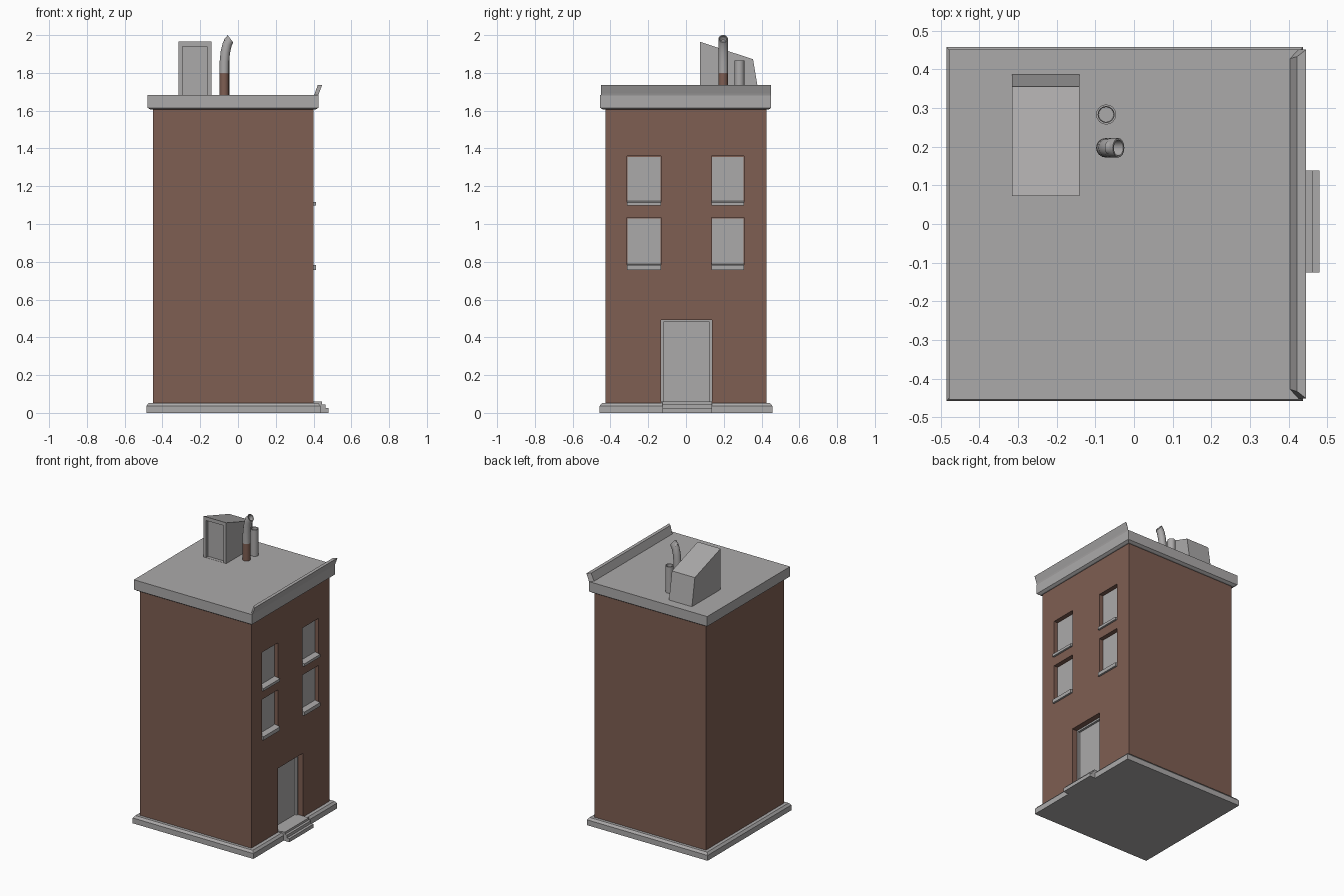
import bpy, bmesh, math
from mathutils import Vector

if "Cube" in bpy.data.objects:
    bpy.data.objects.remove(bpy.data.objects["Cube"])


def material(name, rgb):
    m = bpy.data.materials.new(name)
    m.diffuse_color = (*rgb, 1)
    m.use_nodes = True
    m.node_tree.nodes["Principled BSDF"].inputs["Base Color"].default_value = m.diffuse_color
    return m


BRICK = material("brick brown", (0.21, 0.112, 0.085))
STONE = material("stone grey", (0.41, 0.40, 0.40))


def make(name, bm, *mats):
    bmesh.ops.recalc_face_normals(bm, faces=bm.faces)
    me = bpy.data.meshes.new(name)
    bm.to_mesh(me)
    bm.free()
    ob = bpy.data.objects.new(name, me)
    bpy.context.collection.objects.link(ob)
    for m in mats:
        me.materials.append(m)
    return ob


def loft(name, rings, *mats):
    """Skin a stack of equal-length point rings and cap both ends."""
    bm = bmesh.new()
    rows = [[bm.verts.new(p) for p in r] for r in rings]
    n = len(rows[0])
    for a, b in zip(rows, rows[1:]):
        for i in range(n):
            j = (i + 1) % n
            bm.faces.new((a[i], a[j], b[j], b[i]))
    bm.faces.new(rows[0])
    bm.faces.new(rows[-1])
    return make(name, bm, *mats)


def rect(x0, x1, y0, y1, z, inset=0.0):
    x0, x1, y0, y1 = x0 + inset, x1 - inset, y0 + inset, y1 - inset
    return [(x0, y0, z), (x1, y0, z), (x1, y1, z), (x0, y1, z)]


def box(name, x0, x1, y0, y1, z0, z1, mat):
    return loft(name, [rect(x0, x1, y0, y1, z0), rect(x0, x1, y0, y1, z1)], mat)


def cut(target, *bounds):
    """Subtract a box and throw the cutter away."""
    cutter = box("cutter", *bounds, target.data.materials[0])
    cutter.hide_render = True
    mod = target.modifiers.new("cut", "BOOLEAN")
    mod.operation, mod.solver, mod.object = "DIFFERENCE", "EXACT", cutter
    bpy.context.view_layer.objects.active = target
    bpy.ops.object.modifier_apply(modifier=mod.name)
    bpy.data.objects.remove(cutter)


def pipe(name, path, y, r, tip, mats, depth=0.03, sides=16):
    """Tube along (x, z) points with a hollow mouth facing the tip direction."""
    pts = [Vector((x, y, z)) for x, z in path]
    tip = Vector((tip[0], 0, tip[1])).normalized()

    def ring(c, t, rad):
        u, v = Vector((t.z, 0, -t.x)), Vector((0, 1, 0))
        return [c + rad * (u * math.cos(a) + v * math.sin(a))
                for a in (2 * math.pi * i / sides for i in range(sides))]
    rings = []
    for i, p in enumerate(pts):
        if i == 0:
            t = Vector((0, 0, 1))
        elif i == len(pts) - 1:
            t = tip
        else:
            t = (pts[i + 1] - pts[i - 1]).normalized()
        rings.append(ring(p, t, r))
    rings.append(ring(pts[-1], tip, r * 0.8))
    rings.append(ring(pts[-1] - tip * depth, tip, r * 0.75))
    ob = loft(name, rings, *mats)
    for f in ob.data.polygons:
        f.use_smooth = True
    ob.data.set_sharp_from_angle(angle=math.radians(40))
    return ob


# Plinth with chamfered top
B = (-0.485, 0.437, -0.457, 0.457)
loft("plinth", [rect(*B, 0), rect(*B, 0.037), rect(*B, 0.052, 0.012)], STONE)

# Brick walls with recessed openings on the +x face
walls = box("brick_walls", -0.45, 0.40, -0.425, 0.425, 0.045, 1.62, BRICK)
windows = [(y0, y1, z0, z1, s) for y0, y1 in ((-0.312, -0.132), (0.135, 0.308))
           for z0, z1, s in ((0.77, 1.035, 0.79), (1.11, 1.36, 1.123))]
for y0, y1, z0, z1, s in windows:
    cut(walls, 0.37, 0.5, y0, y1, z0, z1)
cut(walls, 0.345, 0.5, -0.132, 0.137, 0.055, 0.493)

# Window panes and sills
for i, (y0, y1, z0, z1, s) in enumerate(windows):
    box(f"window_pane_{i}", 0.365, 0.374, y0 + 0.003, y1 - 0.003, z0, z1 - 0.005, STONE)
    loft(f"window_sill_{i}",
         [[(0.37, y, z0 - 0.013), (0.413, y, z0 - 0.013),
           (0.413, y, s - 0.008), (0.37, y, s)] for y in (y0, y1)], STONE)

# Front door inside its frame
frame = box("door_frame", 0.34, 0.362, -0.132, 0.137, 0.05, 0.493, STONE)
cut(frame, 0.347, 0.5, -0.12, 0.125, 0.06, 0.481)
box("door_threshold", 0.34, 0.42, -0.132, 0.137, 0.03, 0.06, STONE)

# Entrance steps
for i, (x, z) in enumerate(((0.48, 0.025), (0.462, 0.045), (0.445, 0.06))):
    box(f"step_{i}", 0.38, x, -0.125, 0.138, 0, z, STONE)

# Overhanging roof slab
R = (-0.478, 0.425, -0.454, 0.451)
loft("roof_slab", [rect(*R, 1.605, 0.015), rect(*R, 1.615), rect(*R, 1.683)], STONE)

# Leaning cornice above the entrance side, mitred at its ends
profile = [(0.402, 1.68, 0.024), (0.422, 1.735, 0.018), (0.445, 1.735, 0),
           (0.428, 1.69, 0), (0.425, 1.68, 0)]
loft("cornice", [[(x, s * (0.451 - m), z) for x, z, m in profile] for s in (-1, 1)], STONE)

# Roof access hut with sloping top and recessed door
side = [(0.073, 1.675), (0.073, 1.965), (0.355, 1.872), (0.388, 1.675)]
hut = loft("roof_hut", [[(x, y, z) for y, z in side] for x in (-0.316, -0.141)], STONE)
cut(hut, -0.294, -0.163, 0.0, 0.095, 1.684, 1.94)

# Bent flue, brown at the bottom, and a straight vent behind it
flue = pipe("bent_flue", [(-0.073, 1.67), (-0.073, 1.80), (-0.072, 1.86), (-0.067, 1.91),
                          (-0.057, 1.952), (-0.04, 1.981)], 0.197, 0.025,
            (0.8, 0.6), (STONE, BRICK))
for f in flue.data.polygons:
    f.material_index = 1 if f.center.z < 1.79 else 0
pipe("straight_vent", [(-0.072, 1.67), (-0.072, 1.865)], 0.283, 0.026, (0, 1), (STONE,))
